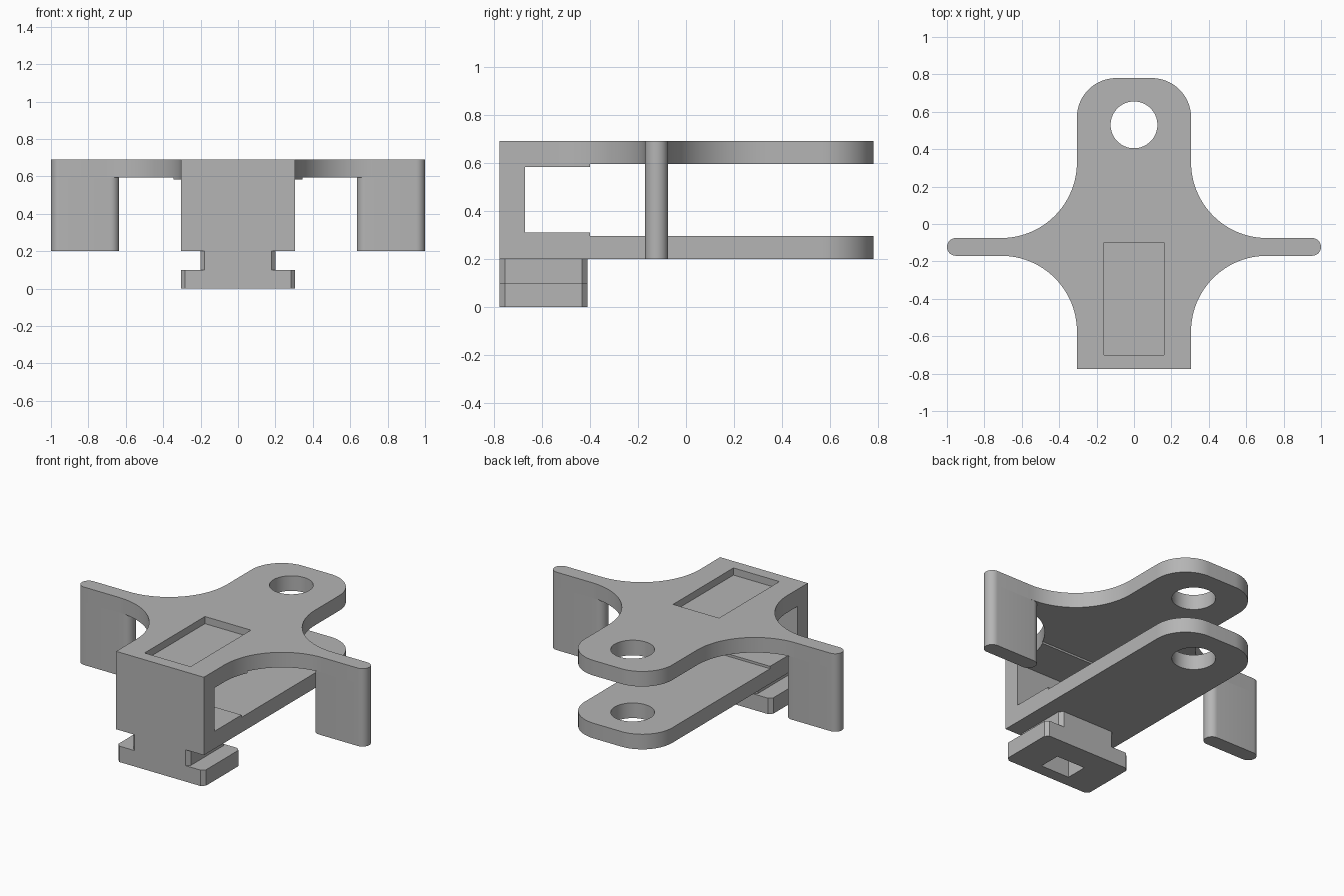
import bpy, bmesh
from math import sin, cos, radians

cube = bpy.data.objects.get("Cube")
if cube:
    bpy.data.objects.remove(cube, do_unlink=True)

grey = bpy.data.materials.new("plain grey")
grey.use_nodes = True
grey.diffuse_color = (0.46, 0.46, 0.46, 1)
grey.node_tree.nodes["Principled BSDF"].inputs["Base Color"].default_value = grey.diffuse_color

HALF, FRONT, BACK = 0.305, -0.775, 0.78      # body half width and ends
ARM_Y, ARM_R = -0.1225, 0.0475               # side arm centre line and half thickness
FILLET, CORNER = 0.405, 0.21
PAD_END = -0.4


def arc(cx, cy, r, start, end, steps=24):
    angles = [radians(start + (end - start) * i / steps) for i in range(steps + 1)]
    return [(cx + r * cos(a), cy + r * sin(a)) for a in angles]


def mirrored(half):
    """Close a right-hand outline with its mirror image."""
    return half + [(-x, y) for x, y in reversed(half)]


def rect(x0, x1, y0, y1):
    return [(x0, y0), (x1, y0), (x1, y1), (x0, y1)]


def prism(name, outline, z0, z1):
    bm = bmesh.new()
    base = bm.faces.new([bm.verts.new((x, y, z0)) for x, y in outline])
    top = bmesh.ops.extrude_face_region(bm, geom=[base])["geom"]
    bmesh.ops.translate(bm, vec=(0, 0, z1 - z0),
                        verts=[v for v in top if isinstance(v, bmesh.types.BMVert)])
    bmesh.ops.remove_doubles(bm, verts=bm.verts, dist=1e-5)
    bmesh.ops.recalc_face_normals(bm, faces=bm.faces)
    mesh = bpy.data.meshes.new(name)
    bm.to_mesh(mesh)
    bm.free()
    mesh.materials.append(grey)
    ob = bpy.data.objects.new(name, mesh)
    bpy.context.collection.objects.link(ob)
    return ob


def cut(ob, outline, z0, z1):
    """Subtract a prism from a part and discard the cutter."""
    cutter = prism("cutter", outline, z0, z1)
    cutter.hide_render = True
    mod = ob.modifiers.new("cut", "BOOLEAN")
    mod.operation, mod.solver, mod.object = "DIFFERENCE", "EXACT", cutter
    bpy.context.view_layer.objects.active = ob
    bpy.ops.object.modifier_apply(modifier=mod.name)
    bpy.data.objects.remove(cutter, do_unlink=True)


def chamfered(half, y0, y1, c=0.022):
    return mirrored([(half - c, y0), (half, y0 + c), (half, y1 - c), (half - c, y1)])


# Outline pieces shared by the plates
fx = HALF + FILLET
lower_fillet = arc(fx, ARM_Y - ARM_R - FILLET, FILLET, 180, 90)
upper_fillet = arc(fx, ARM_Y + ARM_R + FILLET, FILLET, 270, 180)
arm_tip = arc(1 - ARM_R, ARM_Y, ARM_R, -90, 90, 16)
back_corner = arc(HALF - CORNER, BACK - CORNER, CORNER, 0, 90)
hole = arc(0, 0.53, 0.125, 0, 360, 64)[:-1]

# Top plate with arms, pivot hole and shallow recess
top_plate = prism("top_plate", mirrored(
    [(HALF, FRONT)] + lower_fillet + arm_tip + upper_fillet + back_corner), 0.595, 0.69)
cut(top_plate, hole, 0.5, 0.8)
cut(top_plate, rect(-0.16, 0.16, -0.7, -0.1), 0.645, 0.8)

# Bottom plate with pivot hole
bottom_plate = prism("bottom_plate", mirrored([(HALF, FRONT)] + back_corner), 0.2, 0.295)
cut(bottom_plate, hole, 0.1, 0.4)

# Thickened pads at the front and the wall joining them
pad_side = [p for p in lower_fillet if p[1] < PAD_END]
edge_x = fx - (FILLET ** 2 - (PAD_END - lower_fillet[0][1]) ** 2) ** 0.5
prism("upper_pad", mirrored([(HALF, FRONT)] + pad_side + [(edge_x, PAD_END)]), 0.583, 0.595)
prism("lower_pad", rect(-HALF, HALF, FRONT, PAD_END), 0.295, 0.31)
prism("front_wall", rect(-HALF, HALF, FRONT, -0.67), 0.31, 0.583)

# Hanging side legs
for side, name in ((1, "left_leg"), (-1, "right_leg")):
    ends = arm_tip + arc(0.635 + ARM_R, ARM_Y, ARM_R, 90, 270, 16)
    prism(name, [(side * x, y) for x, y in ends], 0.2, 0.595)

# T-shaped foot with a rectangular pocket
for name, half, z0, z1 in (("foot_base", HALF, 0, 0.1), ("foot_stem", 0.2, 0.1, 0.2)):
    part = prism(name, chamfered(half, FRONT, -0.41), z0, z1)
    cut(part, rect(-0.1, 0.1, -0.7, -0.56), -0.1, 0.3)

# Smooth curved sides, keep edges sharp
for ob in bpy.context.collection.objects:
    if ob.type == "MESH" and grey.name in ob.data.materials:
        ob.select_set(True)
        bpy.context.view_layer.objects.active = ob
bpy.ops.object.shade_smooth_by_angle(angle=radians(30))
